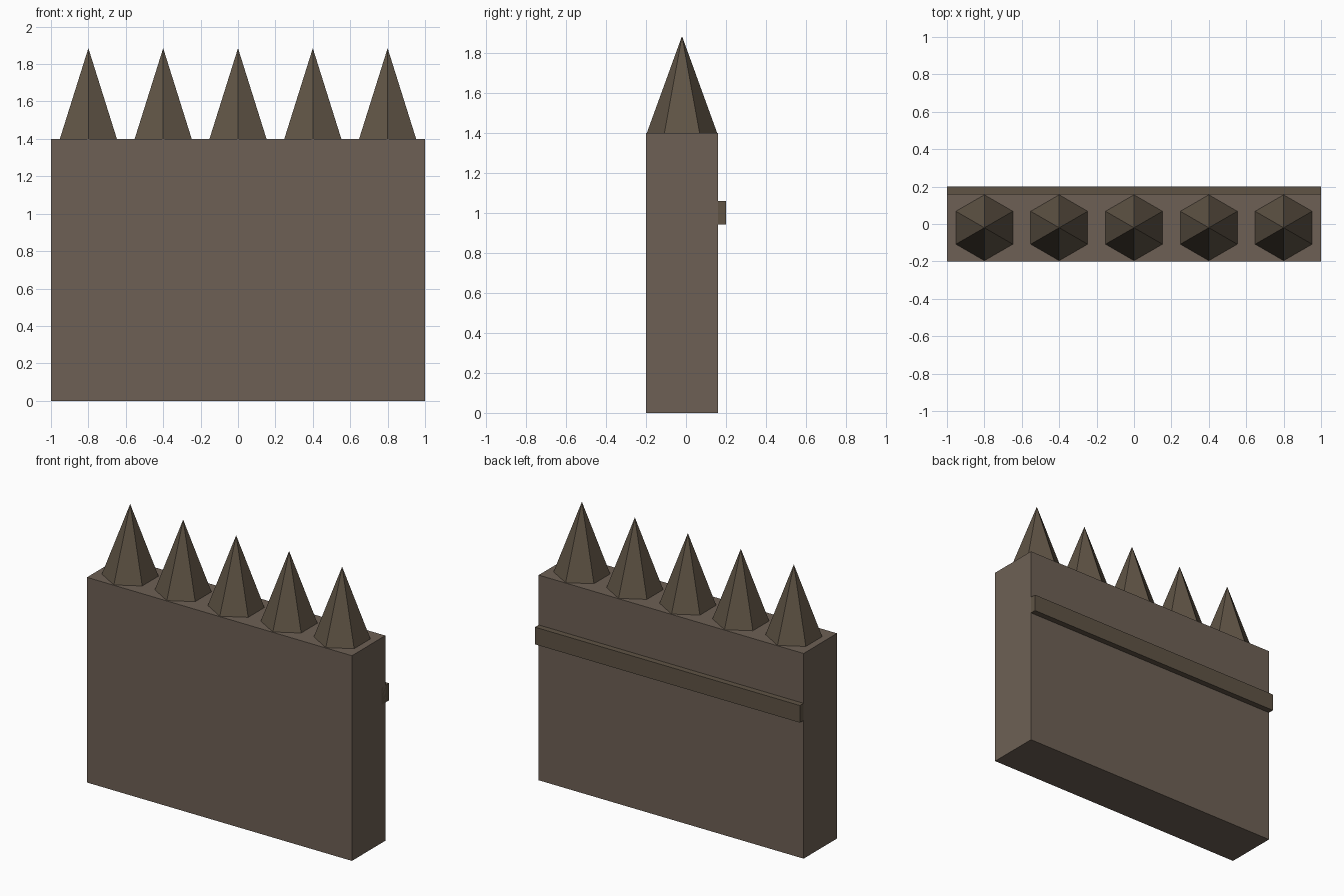
import bpy
import math

if "Cube" in bpy.data.objects:
    bpy.data.objects.remove(bpy.data.objects["Cube"])


def material(name, color):
    m = bpy.data.materials.new(name)
    m.diffuse_color = (*color, 1)
    m.use_nodes = True
    m.node_tree.nodes["Principled BSDF"].inputs["Base Color"].default_value = m.diffuse_color
    return m


stone = material("stone", (0.155, 0.118, 0.09))
wood = material("dark_wood", (0.115, 0.088, 0.06))


def box(name, lo, hi, mat):
    centre = [(a + b) / 2 for a, b in zip(lo, hi)]
    bpy.ops.mesh.primitive_cube_add(size=1, location=centre)
    ob = bpy.context.object
    ob.name = name
    ob.scale = [b - a for a, b in zip(lo, hi)]
    bpy.ops.object.transform_apply(location=False, rotation=False, scale=True)
    ob.data.materials.append(mat)
    return ob


# Wall slab and the rail let into its back face
box("wall", (-1, -0.2, 0), (1, 0.16, 1.4), stone)
box("back_rail", (-1, 0.12, 0.943), (1, 0.2, 1.06), wood)

# Row of six-sided spikes, one corner facing front
BASE, HEIGHT, RADIUS = 1.4, 0.485, 0.176
for i in range(5):
    bpy.ops.mesh.primitive_cone_add(
        vertices=6, radius1=RADIUS, radius2=0, depth=HEIGHT,
        location=(-0.8 + 0.4 * i, -0.02, BASE + HEIGHT / 2))
    spike = bpy.context.object
    spike.name = f"spike_{i + 1}"
    # Keep corners on the y axis whatever the primitive's start angle
    v = min((v for v in spike.data.vertices if v.co.z < 0), key=lambda v: v.index)
    spike.rotation_euler.z = math.pi / 2 - math.atan2(v.co.y, v.co.x)
    spike.data.materials.append(wood)
